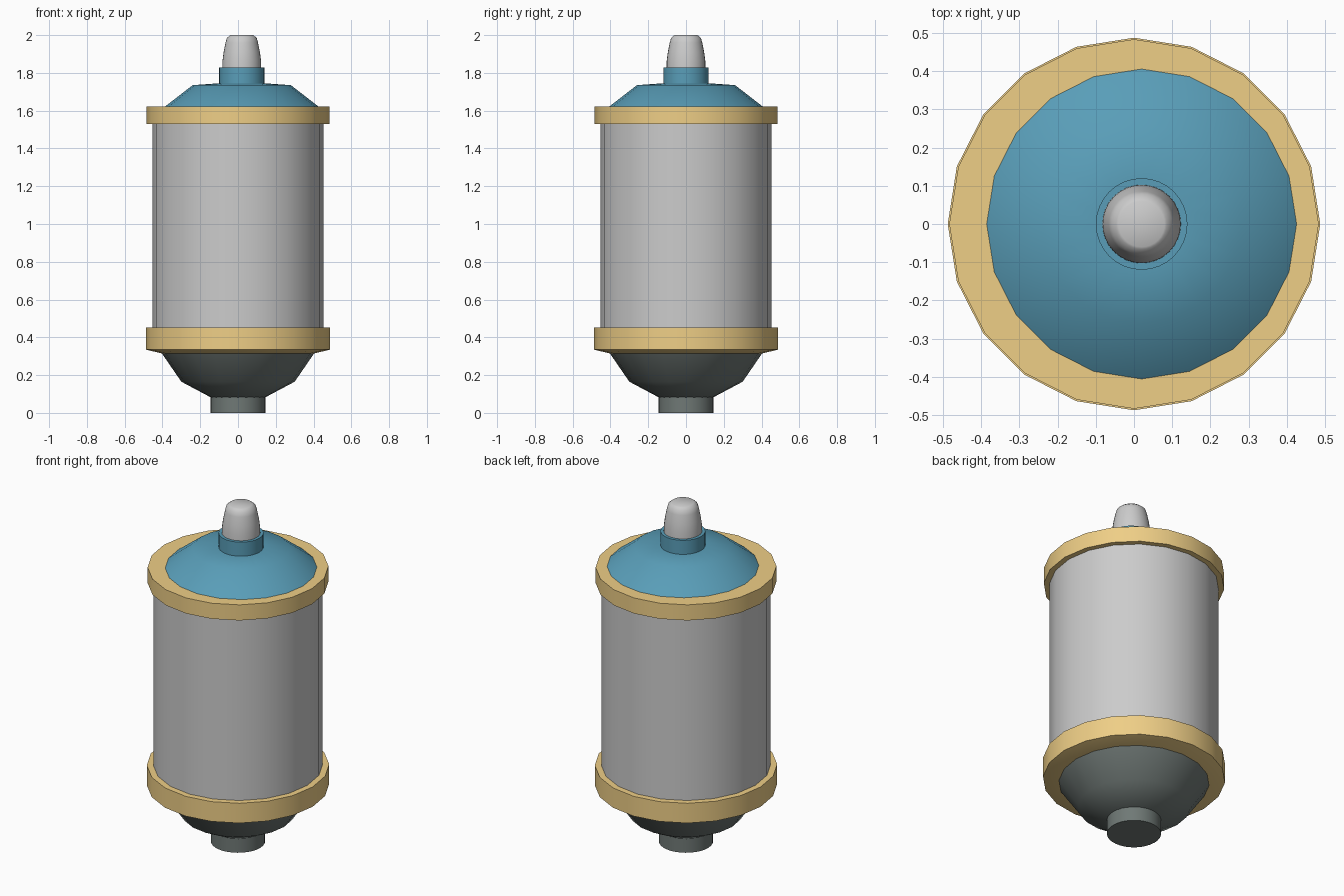
import bpy
import math

if "Cube" in bpy.data.objects:
    bpy.data.objects.remove(bpy.data.objects["Cube"])


def material(name, rgb):
    m = bpy.data.materials.new(name)
    m.diffuse_color = (*rgb, 1)
    m.use_nodes = True
    m.node_tree.nodes["Principled BSDF"].inputs["Base Color"].default_value = m.diffuse_color
    return m


gold = material("gold", (0.86, 0.62, 0.24))
blue = material("blue", (0.10, 0.34, 0.48))
dark = material("dark_grey", (0.16, 0.19, 0.18))


def lathe(name, profile, sides, x=0.0, mat=None):
    """Closed solid turned about the z axis from (radius, z) points, bottom to top."""
    verts, faces = [], []
    for r, z in profile:
        for i in range(sides):
            a = 2 * math.pi * i / sides
            verts.append((x + r * math.cos(a), r * math.sin(a), z))
    for k in range(len(profile) - 1):
        for i in range(sides):
            j = (i + 1) % sides
            b, t = k * sides, (k + 1) * sides
            faces.append((b + i, b + j, t + j, t + i))
    faces.append(tuple(reversed(range(sides))))
    faces.append(tuple(range(len(verts) - sides, len(verts))))
    mesh = bpy.data.meshes.new(name)
    mesh.from_pydata(verts, [], faces)
    ob = bpy.data.objects.new(name, mesh)
    bpy.context.collection.objects.link(ob)
    if mat:
        mesh.materials.append(mat)
    bpy.ops.object.select_all(action='DESELECT')
    ob.select_set(True)
    bpy.context.view_layer.objects.active = ob
    bpy.ops.object.shade_smooth_by_angle(angle=math.radians(40))
    return ob


# Base: short plug and flared bowl
lathe("base_plug", [(0.145, 0), (0.145, 0.09)], 32, mat=dark)
lathe("base_bowl", [(0.14, 0.08), (0.30, 0.165), (0.405, 0.318)], 20, mat=dark)

# Canister body between two gold bands
lathe("body", [(0.453, 0.44), (0.453, 1.54)], 20)
lathe("lower_band", [(0.40, 0.314), (0.488, 0.335), (0.488, 0.452)], 20, mat=gold)
lathe("upper_band", [(0.484, 1.53), (0.484, 1.622)], 20, mat=gold)

# Shoulder, collar and nozzle sit slightly off centre
lathe("shoulder", [(0.415, 1.615), (0.26, 1.735), (0.12, 1.745)], 20, 0.02, blue)
lathe("collar", [(0.12, 1.735), (0.12, 1.828)], 32, 0.02, blue)
lathe("nozzle", [(0.103, 1.82), (0.102, 1.865), (0.096, 1.91), (0.086, 1.96),
                 (0.079, 1.985), (0.066, 1.996), (0.06, 2.0)], 32, 0.02)
